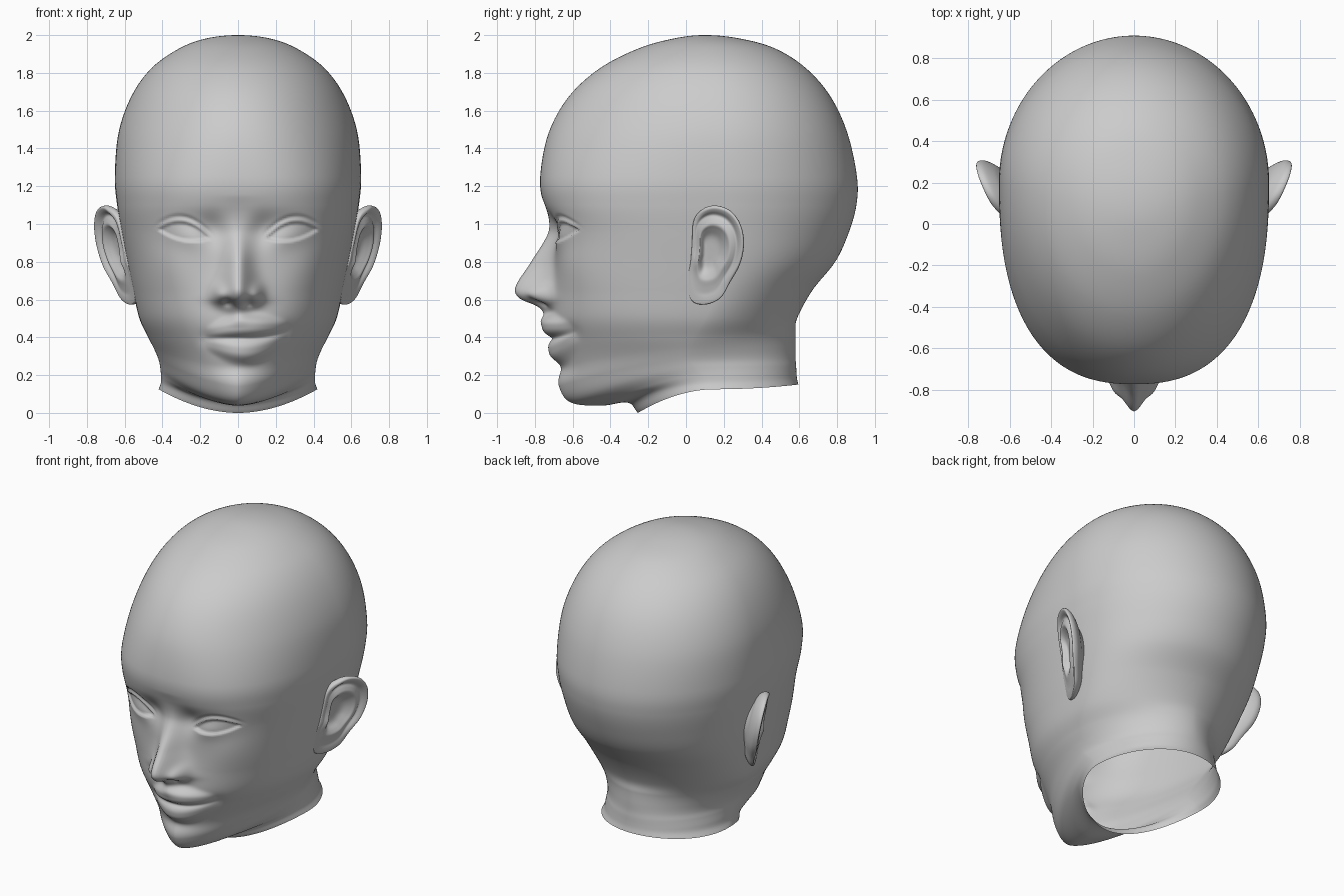
import bpy, bmesh, math
from math import sin, cos, pi, exp

if "Cube" in bpy.data.objects:
    bpy.data.objects.remove(bpy.data.objects["Cube"])


def interp(table, t):
    """Smooth (Hermite) interpolation of rows keyed by their first column."""
    n = len(table)
    t = min(max(t, table[0][0]), table[-1][0])
    i = 0
    while i < n - 2 and t > table[i + 1][0]:
        i += 1
    a, b = table[i], table[i + 1]
    o, c = table[max(i - 1, 0)], table[min(i + 2, n - 1)]
    d = b[0] - a[0]
    s = (t - a[0]) / d
    out = []
    for k in range(1, len(a)):
        ma = (b[k] - o[k]) / (b[0] - o[0]) * d
        mb = (c[k] - a[k]) / (c[0] - a[0]) * d
        out.append((2*s**3 - 3*s*s + 1) * a[k] + (s**3 - 2*s*s + s) * ma
                   + (3*s*s - 2*s**3) * b[k] + (s**3 - s*s) * mb)
    return out


def g(v, c, s, power=2):
    return exp(-abs((v - c) / s) ** power)


def step(v, a, b):
    s = min(max((v - a) / (b - a), 0), 1)
    return s * s * (3 - 2 * s)


def loft(name, rings):
    """Skin a list of closed rings with quads."""
    bm = bmesh.new()
    vs = [[bm.verts.new(p) for p in r] for r in rings]
    n = len(rings[0])
    for r0, r1 in zip(vs, vs[1:]):
        for j in range(n):
            k = (j + 1) % n
            bm.faces.new((r0[j], r0[k], r1[k], r1[j]))
    bmesh.ops.remove_doubles(bm, verts=bm.verts, dist=1e-5)
    bmesh.ops.recalc_face_normals(bm, faces=bm.faces)
    for f in bm.faces:
        f.smooth = True
    me = bpy.data.meshes.new(name)
    bm.to_mesh(me)
    bm.free()
    ob = bpy.data.objects.new(name, me)
    bpy.context.collection.objects.link(ob)
    return ob


# Level skull sections: z, front y, half width, side y, back y
SKULL = [(2.0, .1, 0, .1, .1), (1.983, -.06, .165, .11, .28), (1.93, -.25, .31, .13, .47),
         (1.825, -.455, .458, .15, .635), (1.675, -.62, .565, .17, .765),
         (1.48, -.728, .633, .19, .855), (1.25, -.772, .652, .2, .905),
         (1.10, -.755, .64, .2, .902), (.95, -.715, .615, .2, .86),
         (.80, -.70, .587, .2, .79), (.65, -.70, .557, .17, .67), (.5, -.705, .522, .1, .588)]
# Tilted jaw and neck sections: front y, z, half width, side y, z, back y, z
JAW = [(-.69, .38, .475, .04, .40, .58, .42), (-.672, .25, .44, .02, .33, .58, .34),
       (-.672, .14, .42, .02, .28, .58, .29), (-.61, .055, .412, .05, .24, .583, .25),
       (-.45, .038, .408, .09, .20, .585, .21), (-.31, .055, .408, .12, .16, .588, .18),
       (-.255, .0, .42, .15, .125, .595, .15)]
rows = [(yf, z, w, ys, z, yb, z) for z, yf, w, ys, yb in SKULL] + JAW
rows = [(.28, 1.983, -.165, .11, 1.983, -.06, 1.983)] + rows
rows = [(i - 1,) + r for i, r in enumerate(rows)]

# Nose: z, height, half width
NOSE = [(.45, 0, .06), (.48, .01, .06), (.53, .045, .06), (.565, .085, .08), (.605, .178, .095),
        (.66, .205, .088), (.785, .13, .07), (.9, .05, .065), (.97, .01, .06),
        (1.06, -.01, .09), (1.15, 0, .1)]


def face_relief(x, z):
    """Forward relief of the facial features."""
    ax = abs(x)
    d = 0
    # nose ridge, wings, nostrils
    h, hw = interp(NOSE, z)
    d += h * g(ax, 0, hw, 1.8)
    d += .045 * g(ax, .098, .036) * g(z, .63, .045)
    d -= .035 * g(ax, .052, .025) * g(z, .585, .02)
    # socket and cheekbone
    d -= .030 * g(ax, .25, .17) * g(z, .985, .085)
    d -= .028 * g(ax, .13, .07) * g(z, .96, .09)
    d += .015 * g(ax, .38, .13) * g(z, .78, .13)
    # eyeball, lid opening, lid crease
    u = (ax - .285) / .135
    zz = z - (.947 + .17 * (ax - .285))
    d += .034 * g(ax, .275, .13) * g(zz, .005, .07)
    open_h = (.06 if zz > 0 else .034) * (1 - u * u)
    s = abs(zz) - open_h
    d -= .018 * (1 - step(s, -.009, .007))
    if zz > 0 and abs(u) < 1.25:
        d -= .010 * g(s, .03, .011) * (1 - step(abs(u), .8, 1.25))
    # lips with one raised corner
    m = (x - .045) / .22
    k = max(0, 1 - m * m) ** 1.3
    zc = .395 + .04 * max(0, m) ** 2
    f = .45 + .55 * k
    d += k * (.062 * g(z, zc + .062 * f, .058 * f, 3) + .047 * g(z, zc - .066 * f, .06 * f, 3))
    d -= k ** .5 * .012 * g(z, zc, .014)
    d -= .010 * (g(x, -.17, .04) + g(x, .26, .04)) * g(z, zc, .04)
    d -= .010 * g(x, 0, .14) * g(z, .235, .04)
    return d


# Head
N = 240
rings = []
ts = []
for i in range(len(rows) - 2):
    n = 16 if 6 <= i < 14 else 8
    ts += [i + j / n for j in range(n)]
ts.append(len(rows) - 2)
for t in ts:
    yf, zf, w, ys, zs, yb, zb = interp(rows, t)
    # fuller cheekbones, tapered chin, slimmer nape
    pf = 2 + .6 * g(zf, .9, .5, 3) - .45 * g(t, 14.5, 2.8)
    pb = 2 - .2 * g(t, 12, 2)
    ring = []
    for j in range(N):
        u = 2 * j / N - 1
        a = pi * (.55 * abs(u) + .45 * u * u)
        c, sn = cos(a), math.copysign(sin(a), u)
        front = c > 0
        e = 2 / (pf if front else pb)
        x = w * math.copysign(abs(sn) ** e, sn)
        y = ys + ((yf if front else yb) - ys) * abs(c) ** e
        z = zs + ((zf if front else zb) - zs) * c * c
        if front and .15 < z < 1.4 and t < 14.5:
            y -= face_relief(x, z) * step(c, .1, .4)
        ring.append((x, y, z))
    rings.append(ring)
loft("head", rings)

# Ear: outline (y, z) and relief from the bowl over the rim to the back
EAR = [(.04, 1.01), (.08, 1.07), (.15, 1.095), (.23, 1.07), (.285, 1.0), (.305, .9), (.285, .79),
       (.23, .69), (.18, .61), (.1, .577), (.03, .6), (.01, .7), (.025, .8), (.033, .9)]
RELIEF = [(0, 0, -.035), (1, .3, -.032), (2, .48, -.006), (3, .58, .010), (4, .7, 0), (5, .8, -.011),
          (6, .88, .006), (7, .95, .014), (8, 1.0, .005), (9, 1.01, -.018), (10, .96, -.04),
          (11, .85, -.065), (12, .68, -.09), (13, .45, -.17)]
ne = len(EAR)
loop = [(i,) + EAR[i % ne] for i in range(-2, ne + 3)]
outline = [interp(loop, i / 6) for i in range(ne * 6)]
cy, cz = .125, .86
rings = []
for q in range(13 * 4 + 1):
    r, h = interp(RELIEF, q / 4)
    r = max(r, 0)
    ring = []
    for py, pz in outline:
        y, z = cy + (py - cy) * r, cz + (pz - cz) * r
        hh = h
        if q <= 32:
            hh *= (.2 + .8 * step(z, .64, .78)) * (.1 + .9 * step(y, .03, .11))
            hh += .012 * g(y, .06, .025) * g(z, .80, .045)
        x = .615 + .2 * (z - .95) + .48 * (y - .02) + hh
        ring.append((x, y, z))
    rings.append(ring)
ears = loft("ears", rings)
ears.modifiers.new("mirror", 'MIRROR').use_mirror_merge = False
